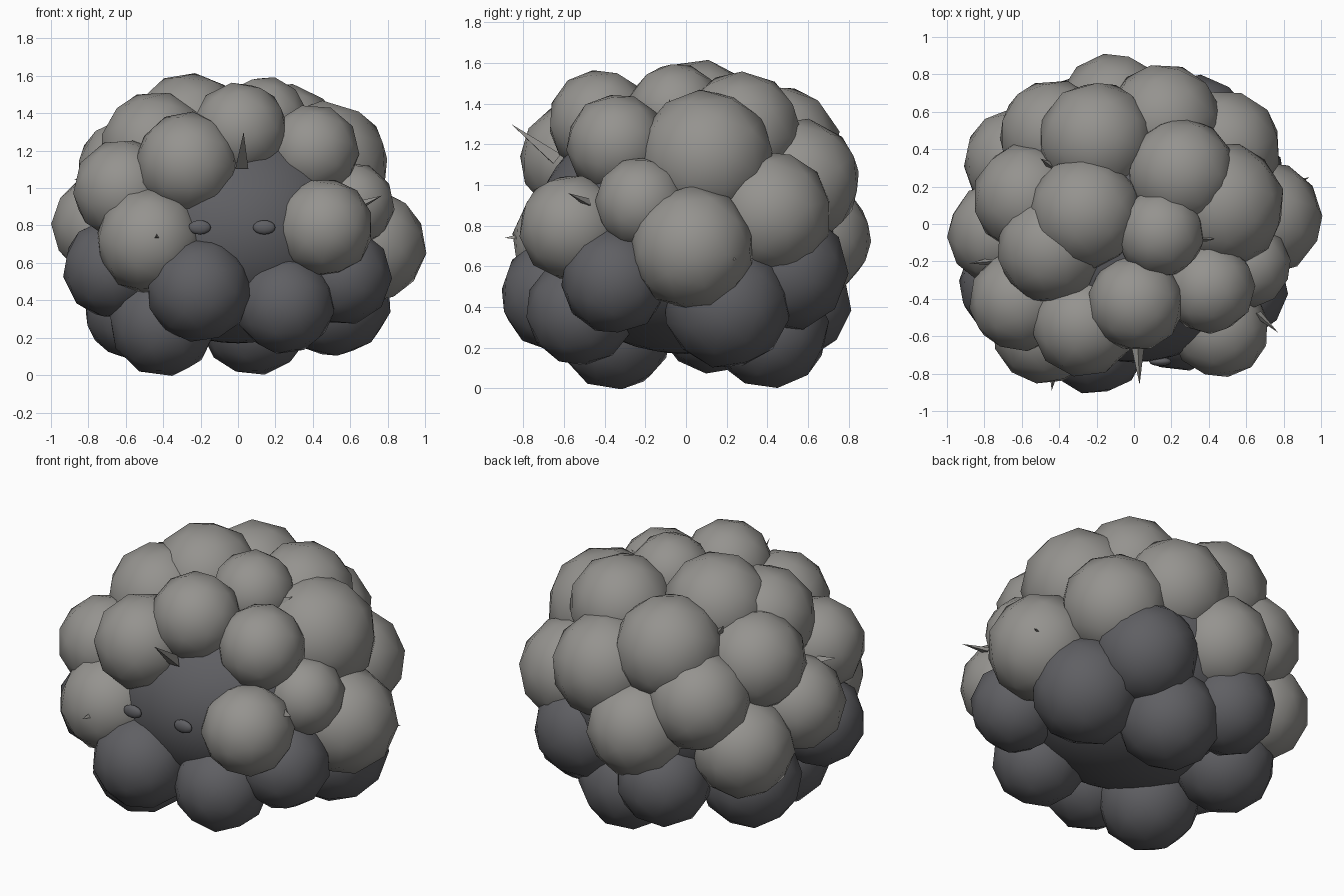
import bpy, math, random
from mathutils import Vector, Quaternion

random.seed(4)
CENTRE = Vector((0, 0, 0.78))


def material(name, rgb):
    m = bpy.data.materials.new(name)
    m.diffuse_color = (*rgb, 1)
    return m


LIGHT = material("light warm grey", (0.30, 0.292, 0.275))
DARK = material("dark grey", (0.115, 0.115, 0.125))


def finish(name, mat, smooth=True):
    ob = bpy.context.object
    ob.name = name
    ob.data.materials.append(mat)
    if smooth:
        bpy.ops.object.shade_smooth()
    return ob


def ball(name, mat, x, y, z, r):
    # low-poly ball with one corner pointing away from the body centre
    p = Vector((x, y, z))
    turn = (p - CENTRE).to_track_quat('Z', 'Y')
    turn = turn @ Quaternion((0, 0, 1), random.uniform(0, math.tau))
    bpy.ops.mesh.primitive_ico_sphere_add(subdivisions=2, radius=r, location=p,
                                          rotation=turn.to_euler())
    return finish(name, mat)


def spike(name, base, tip, r):
    # thin three-sided thorn
    a, b = Vector(base), Vector(tip)
    bpy.ops.mesh.primitive_cone_add(vertices=3, radius1=r, radius2=0, depth=(b - a).length,
                                    location=(a + b) / 2,
                                    rotation=(b - a).to_track_quat('Z', 'Y').to_euler())
    return finish(name, LIGHT, False)


# dark inner body
bpy.ops.mesh.primitive_ico_sphere_add(subdivisions=4, radius=1, location=CENTRE)
core = finish("body", DARK)
core.scale = (0.72, 0.74, 0.61)

# light wool tufts: x, y, z, radius
wool = [
    (-0.27, -0.54, 1.13, 0.28), (0.01, -0.42, 1.31, 0.26), (0.40, -0.34, 1.20, 0.25),
    (0.46, -0.56, 0.79, 0.265), (-0.47, -0.57, 0.72, 0.29), (-0.61, -0.41, 0.99, 0.275),
    (-0.44, -0.13, 1.22, 0.30), (0.70, 0.03, 0.69, 0.31), (0.47, 0.10, 1.13, 0.34),
    (0.48, 0.41, 0.86, 0.31), (0.16, 0.55, 1.02, 0.31), (0.25, 0.27, 1.26, 0.30),
    (0.14, -0.05, 1.36, 0.24), (-0.26, 0.06, 1.31, 0.31), (-0.20, 0.45, 1.18, 0.315),
    (-0.57, 0.14, 1.09, 0.295), (-0.43, 0.48, 0.93, 0.295), (-0.11, 0.62, 0.74, 0.295),
    (-0.72, -0.05, 0.80, 0.28), (-0.62, 0.33, 0.64, 0.295), (0.61, -0.22, 0.91, 0.23),
]
for i, b in enumerate(wool):
    ball(f"wool_tuft_{i + 1}", LIGHT, *b)

# dark lower tufts
lower = [
    (-0.21, -0.63, 0.46, 0.285), (0.25, -0.52, 0.38, 0.27), (-0.40, -0.35, 0.28, 0.29),
    (-0.67, -0.33, 0.57, 0.27), (0.56, -0.35, 0.53, 0.265), (0.51, 0.20, 0.41, 0.315),
    (0.33, 0.50, 0.58, 0.30), (0.09, 0.41, 0.29, 0.295), (-0.23, 0.54, 0.42, 0.275),
    (-0.54, 0.14, 0.36, 0.29),
]
for i, b in enumerate(lower):
    ball(f"lower_tuft_{i + 1}", DARK, *b)

# eyes
for side, x in (("left", -0.205), ("right", 0.14)):
    bpy.ops.mesh.primitive_uv_sphere_add(segments=12, ring_count=8, radius=1,
                                         location=(x, -0.735, 0.79))
    finish(f"{side}_eye", DARK).scale = (0.06, 0.025, 0.038)

# thorns: base, tip, radius
thorns = [
    ((0.02, -0.64, 1.12), (0.03, -0.86, 1.30), 0.04),
    ((0.66, -0.48, 0.91), (0.77, -0.58, 0.96), 0.025),
    ((-0.76, -0.20, 1.01), (-0.88, -0.21, 1.05), 0.025),
    ((-0.43, -0.80, 0.74), (-0.44, -0.89, 0.74), 0.025),
    ((0.35, -0.08, 1.36), (0.43, -0.08, 1.42), 0.03),
    ((-0.43, 0.30, 1.27), (-0.50, 0.35, 1.36), 0.03),
    ((0.86, 0.22, 0.64), (0.94, 0.25, 0.63), 0.02),
]
for i, t in enumerate(thorns):
    spike(f"thorn_{i + 1}", *t)
